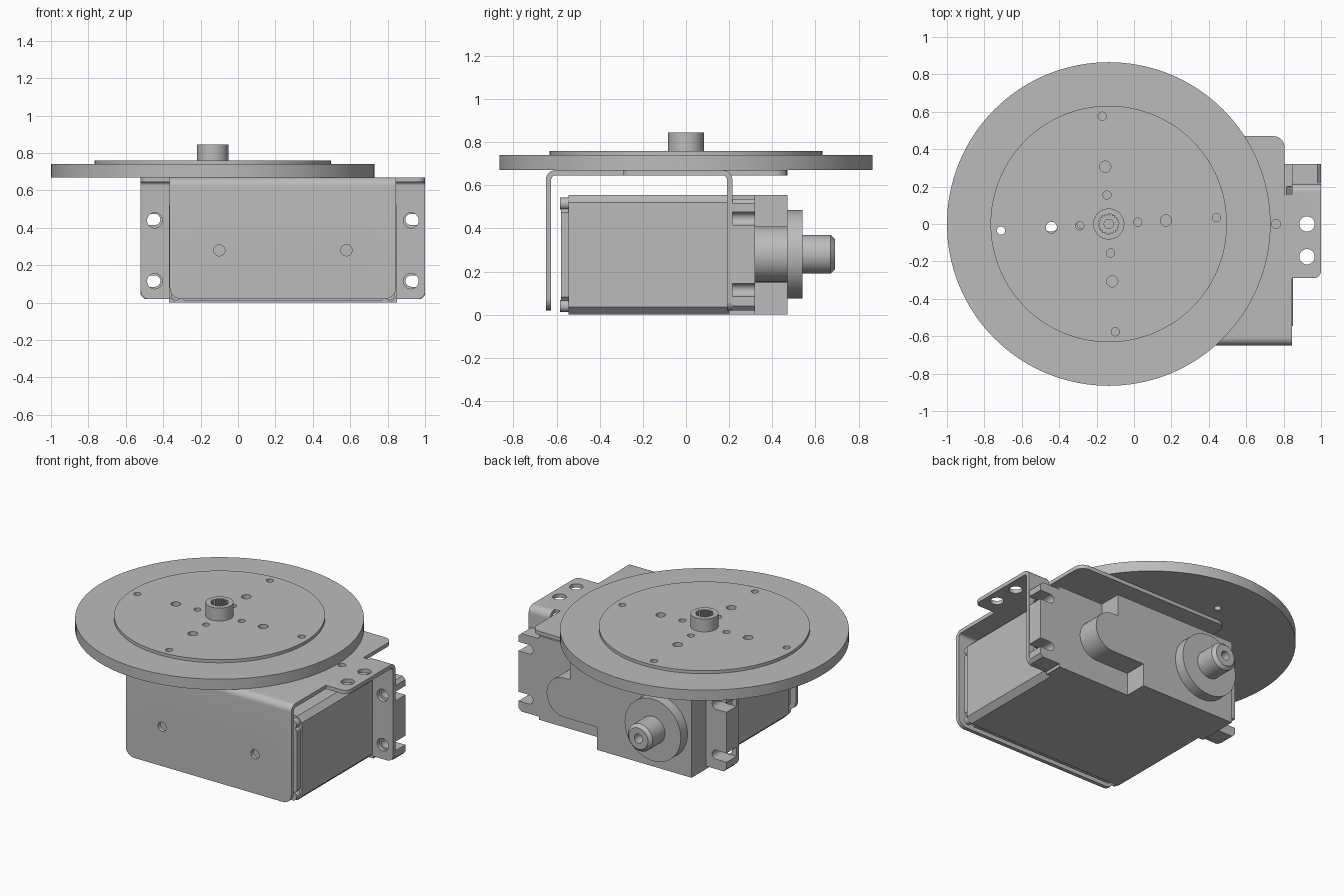
import bpy, bmesh
from math import sin, cos, pi, radians
from mathutils import Vector, Matrix

if "Cube" in bpy.data.objects:
    bpy.data.objects.remove(bpy.data.objects["Cube"], do_unlink=True)

grey = bpy.data.materials.new("grey metal")
grey.use_nodes = True
GREY = (0.5, 0.5, 0.5, 1)
grey.diffuse_color = GREY
grey.node_tree.nodes["Principled BSDF"].inputs["Base Color"].default_value = GREY

MID = 0.24      # mirror plane of the motor and bracket
AXIS = -0.135   # wheel and shaft centre
SHAFT_Z = 0.28


def finish(name, bm):
    bmesh.ops.recalc_face_normals(bm, faces=bm.faces)
    mesh = bpy.data.meshes.new(name)
    bm.to_mesh(mesh)
    bm.free()
    mesh.materials.append(grey)
    ob = bpy.data.objects.new(name, mesh)
    bpy.context.collection.objects.link(ob)
    return ob


def prism(bm, pts, axis, a, b):
    """Extrude a 2D outline along an axis between a and b."""
    def place(p, t):
        u, v = p
        return {"x": (t, u, v), "y": (u, t, v), "z": (u, v, t)}[axis]
    low = [bm.verts.new(place(p, a)) for p in pts]
    high = [bm.verts.new(place(p, b)) for p in pts]
    bm.faces.new(low)
    bm.faces.new(high[::-1])
    for i in range(len(pts)):
        j = (i + 1) % len(pts)
        bm.faces.new((low[i], high[i], high[j], low[j]))


def arc(cx, cy, r, start, end, n=8):
    steps = [radians(start + (end - start) * i / n) for i in range(n + 1)]
    return [(cx + r * cos(t), cy + r * sin(t)) for t in steps]


def circle(cx, cy, r, n=32):
    return arc(cx, cy, r, 0, 360, n)[:-1]


def rect(x0, y0, x1, y1):
    return [(x0, y0), (x1, y0), (x1, y1), (x0, y1)]


def chamfered(x0, y0, x1, y1, c):
    return [(x0 + c, y0), (x1 - c, y0), (x1, y0 + c), (x1, y1 - c),
            (x1 - c, y1), (x0 + c, y1), (x0, y1 - c), (x0, y0 + c)]


def solid(name, *prisms):
    bm = bmesh.new()
    for p in prisms:
        prism(bm, *p)
    return finish(name, bm)


def round_edges(ob, rule, width):
    bm = bmesh.new()
    bm.from_mesh(ob.data)
    edges = [e for e in bm.edges
             if rule((e.verts[0].co + e.verts[1].co) / 2,
                     (e.verts[1].co - e.verts[0].co).normalized())]
    bmesh.ops.bevel(bm, geom=edges, offset=width, segments=6, profile=0.5, affect="EDGES")
    bm.to_mesh(ob.data)
    bm.free()


def boolean(ob, other, mode):
    mod = ob.modifiers.new("cut", "BOOLEAN")
    mod.operation, mod.object, mod.solver = mode, other, "EXACT"
    bpy.context.view_layer.objects.active = ob
    bpy.ops.object.modifier_apply(modifier=mod.name)
    bpy.data.objects.remove(other, do_unlink=True)


def both(x):
    return (x, 2 * MID - x)


def lathe(name, profile, centre, axis, n=96):
    """Spin (radius, height) points around z, then optionally turn onto +y."""
    bm = bmesh.new()
    vs = [bm.verts.new((r, 0, h)) for r, h in profile]
    es = [bm.edges.new(p) for p in zip(vs, vs[1:])]
    bmesh.ops.spin(bm, geom=vs + es, axis=(0, 0, 1), cent=(0, 0, 0), angle=2 * pi,
                   steps=n, use_merge=True)
    bmesh.ops.remove_doubles(bm, verts=bm.verts, dist=1e-4)
    if axis == "y":
        bm.transform(Matrix.Rotation(-pi / 2, 4, "X"))
    bm.transform(Matrix.Translation(Vector(centre)))
    return finish(name, bm)


# wheel: rim disc, raised plate and hub in one turned part
wheel = lathe("wheel", [(0, 0.67), (0.865, 0.67), (0.865, 0.74), (0.632, 0.74), (0.632, 0.76),
                        (0.083, 0.76), (0.083, 0.845), (0, 0.845)], (AXIS, 0, 0), "z", 128)
holes = []
for k in range(4):
    a = radians(3.5) + k * pi / 2
    for dist, r in ((0.155, 0.022), (0.307, 0.03), (0.577, 0.022)):
        holes.append((circle(AXIS + dist * cos(a), dist * sin(a), r, 24), "z", 0.6, 0.9))
boolean(wheel, solid("hole_cutter", *holes), "DIFFERENCE")

# toothed socket in the hub with a smaller screw hole below it
teeth = [(AXIS + (0.055 if i % 4 < 2 else 0.047) * cos(i * pi / 40),
          (0.055 if i % 4 < 2 else 0.047) * sin(i * pi / 40)) for i in range(80)]
boolean(wheel, solid("socket_cutter", (teeth, "z", 0.765, 0.9)), "DIFFERENCE")
boolean(wheel, solid("screw_cutter", (circle(AXIS, 0, 0.025), "z", 0.6, 0.8)), "DIFFERENCE")

# bracket: front plate folded into the top plate
LOW, TOP, T, R = 0.645, 0.67, 0.025, 0.045
FRONT = -0.65
fold = ([(FRONT, 0.02)] + arc(FRONT + R, TOP - R, R, 180, 90) + [(0.16, TOP), (0.16, LOW)]
        + arc(FRONT + R, TOP - R, R - T, 90, 180) + [(FRONT + T, 0.02)])
bracket = solid("bracket", (fold, "x", -0.365, 0.845))
round_edges(bracket, lambda m, d: abs(d.y) > 0.9 and m.z < 0.03, 0.06)

# rear tongue of the bracket
tongue = solid("bracket_tongue", (rect(-0.325, 0.15, 0.805, 0.47), "z", LOW, TOP))
round_edges(tongue, lambda m, d: abs(d.z) > 0.9 and m.y > 0.4, 0.06)
boolean(bracket, tongue, "UNION")

# side tabs that fold down into mounting flanges
BACK = 0.215
tab = ([(-0.29, LOW), (-0.29, TOP)] + arc(BACK - R, TOP - R, R, 90, 0)
       + [(BACK, 0.02), (BACK - T, 0.02)] + arc(BACK - R, TOP - R, R - T, 0, 90))
for inner, outer in zip(both(0.845), both(1.0)):
    flange = solid("bracket_flange", (tab, "x", min(inner, outer), max(inner, outer)))
    round_edges(flange, lambda m, d: abs(m.x - outer) < 0.01 and
                ((abs(d.y) > 0.9 and m.z < 0.03) or (abs(d.z) > 0.9 and m.y < -0.28)), 0.04)
    boolean(bracket, flange, "UNION")

# holes in the bracket
holes = [(circle(x, SHAFT_Z, 0.03), "y", -0.7, -0.6) for x in both(-0.1)]
for x in both(0.925):
    holes += [(circle(x, z, 0.041), "y", 0.15, 0.25) for z in (0.115, 0.44)]
    holes += [(circle(x, y, 0.041), "z", 0.6, 0.7) for y in (-0.175, 0)]
holes += [(circle(x, 0, 0.024), "z", 0.6, 0.7) for x in both(0.76)]
boolean(bracket, solid("bracket_cutter", *holes), "DIFFERENCE")

# motor case with its end cap and screws
X0, X1, H = -0.37, 0.85, 0.555
solid("motor_case", (chamfered(X0, 0, X1, H, 0.035), "y", -0.545, 0.2))
solid("motor_end_cap", (chamfered(X0 + 0.012, 0.012, X1 - 0.012, H - 0.012, 0.07),
                        "y", -0.58, -0.545))
screws = [(circle(x, z, 0.028, 20), "y", -0.585, -0.545) for x in both(0.81) for z in (0.04, 0.515)]
solid("case_screws", *screws)

# middle case with slotted ears
ears = solid("motor_ears", (chamfered(-0.52, 0.02, 1.0, 0.535, 0.02), "y", 0.216, 0.32))
slots = []
for z in (0.115, 0.445):
    slots.append((arc(0.925, z, 0.03, 90, 270, 12) + [(1.1, z - 0.03), (1.1, z + 0.03)],
                  "y", 0.1, 0.4))
    slots.append((arc(2 * MID - 0.925, z, 0.03, -90, 90, 12) + [(-0.7, z + 0.03), (-0.7, z - 0.03)],
                  "y", 0.1, 0.4))
boolean(ears, solid("slot_cutter", *slots), "DIFFERENCE")
boolean(ears, solid("middle_case", (rect(X0, 0, X1, H), "y", 0.2, 0.32)), "UNION")

# gearbox cover with a rounded extension
cover = ([(X0, 0), (0.32, 0), (0.32, 0.15)] + arc(0.56, SHAFT_Z, 0.13, -90, 90, 16)
         + [(0.52, 0.41), (0.52, H), (X0, H)])
solid("gearbox_cover", (cover, "y", 0.32, 0.47))

# output collar and drilled shaft
lathe("output_shaft", [(0, 0.46), (0.205, 0.46), (0.205, 0.54), (0.09, 0.54), (0.09, 0.67),
                       (0.07, 0.69), (0.03, 0.69), (0.03, 0.6), (0, 0.6)],
      (AXIS, 0, SHAFT_Z), "y", 64)

# smooth round surfaces, keep hard edges
for ob in bpy.context.scene.objects:
    ob.select_set(ob.type == "MESH")
bpy.context.view_layer.objects.active = wheel
bpy.ops.object.shade_smooth_by_angle(angle=radians(30))
